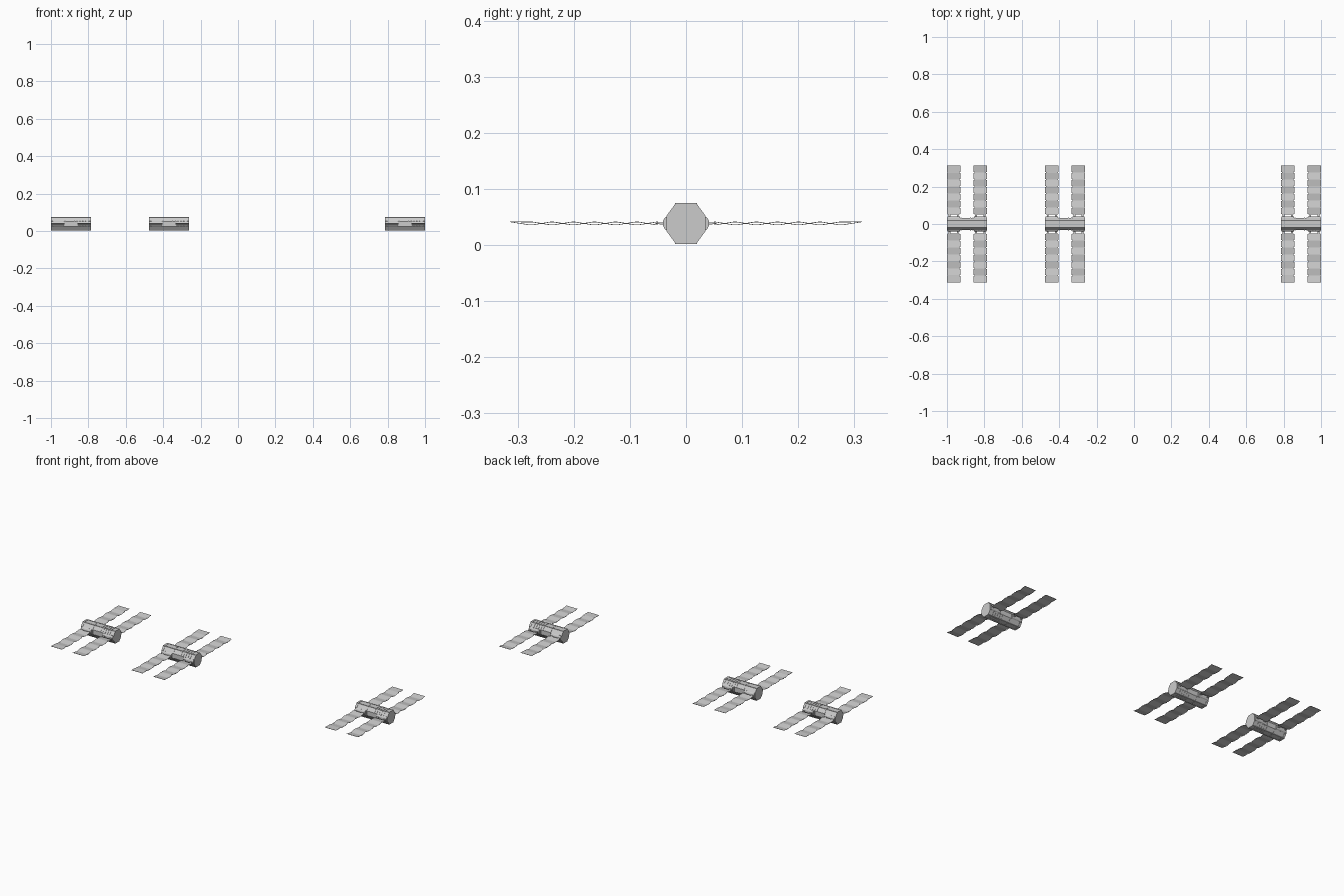
import bpy, bmesh

if "Cube" in bpy.data.objects:
    bpy.data.objects.remove(bpy.data.objects["Cube"])

CZ = 0.0385            # height of the hull axis
HALF = 0.107           # half hull length
CENTRES = [-0.893, -0.368, 0.893]
WING_X = (-0.071, 0.071)
OCT = [(0.018, 0.0365), (0.0345, 0.014), (0.0345, -0.014), (0.018, -0.0365),
       (-0.018, -0.0365), (-0.0345, -0.014), (-0.0345, 0.014), (-0.018, 0.0365)]


def add_prism(bm, profile, x0, x1, grow=1.0):
    """Extrude a closed (y, z) profile along x."""
    a = [bm.verts.new((x0, y * grow, CZ + z * grow)) for y, z in profile]
    b = [bm.verts.new((x1, y * grow, CZ + z * grow)) for y, z in profile]
    bm.faces.new(a)
    bm.faces.new(b[::-1])
    n = len(a)
    for i in range(n):
        j = (i + 1) % n
        bm.faces.new((a[i], b[i], b[j], a[j]))


def make_mesh(name, bm):
    bmesh.ops.recalc_face_normals(bm, faces=bm.faces)
    me = bpy.data.meshes.new(name)
    bm.to_mesh(me)
    bm.free()
    return me


# Octagonal hull with slim collars at the ends and ribs around the right half
def hull_mesh():
    bm = bmesh.new()
    add_prism(bm, OCT, -HALF, HALF, 0.96)
    for x0, x1 in ((-HALF, -0.095), (-0.035, -0.03), (0.095, HALF)):
        add_prism(bm, OCT, x0, x1)
    for i in range(5):
        x = 0.015 + i * 0.015
        add_prism(bm, OCT, x, x + 0.006)
    return make_mesh("hull", bm)


# Rails along the upper and lower hull edges
def rail_mesh():
    bm = bmesh.new()
    for sy in (-1, 1):
        for sz in (-1, 1):
            y, z = sy * 0.0175, sz * 0.0355
            add_prism(bm, [(y - 0.002, z - 0.001), (y + 0.002, z - 0.001),
                           (y + 0.002, z + 0.001), (y - 0.002, z + 0.001)], -HALF, HALF)
    return make_mesh("rails", bm)


# Tapered hinge blocks with a short arm at each wing root
def hinge_mesh():
    bm = bmesh.new()
    for s in (-1, 1):
        for wx in WING_X:
            block = [(0.032, 0.014), (0.038, 0.010), (0.041, 0.004),
                     (0.041, -0.004), (0.038, -0.010), (0.032, -0.014)]
            add_prism(bm, [(s * y, z) for y, z in block], wx - 0.033, wx + 0.033)
            arm = [(0.038, 0.002), (0.054, 0.001), (0.054, -0.001), (0.038, -0.002)]
            for dx in (-0.022, 0.022):
                add_prism(bm, [(s * y, z) for y, z in arm], wx + dx - 0.005, wx + dx + 0.005)
    return make_mesh("hinges", bm)


# Folded solar wings: shallow zigzag panels joined by narrower fold strips
def wing_mesh():
    bm = bmesh.new()
    count, y0, y1, gap, t = 7, 0.05, 0.314, 0.003, 0.0006
    step = (y1 - y0) / count
    for s in (-1, 1):
        for k, wx in enumerate(WING_X):
            fold = [0.0025 * (-1) ** (i + k) for i in range(count + 1)]
            fold[-1] = 0.003
            for i in range(count):
                ya, yb = y0 + i * step, y0 + (i + 1) * step
                za, zb = fold[i], fold[i + 1]
                panel = [(ya + gap, za), (yb - gap * (i < count - 1), zb)]
                strip = [(ya, za), (ya + gap, za)]
                if i < count - 1:
                    strips = (strip, [(yb - gap, zb), (yb, zb)])
                else:
                    strips = (strip,)
                for line, w in [(panel, 0.036)] + [(q, 0.032) for q in strips]:
                    (pa, qa), (pb, qb) = line
                    add_prism(bm, [(s * pa, qa + t), (s * pb, qb + t),
                                   (s * pb, qb - t), (s * pa, qa - t)], wx - w, wx + w)
    return make_mesh("solar_wings", bm)


# Three identical satellites in a row
parts = [hull_mesh(), rail_mesh(), hinge_mesh(), wing_mesh()]
for n, cx in enumerate(CENTRES, 1):
    for me in parts:
        ob = bpy.data.objects.new(f"{me.name}_{n}", me)
        ob.location = (cx, 0, 0)
        bpy.context.collection.objects.link(ob)
